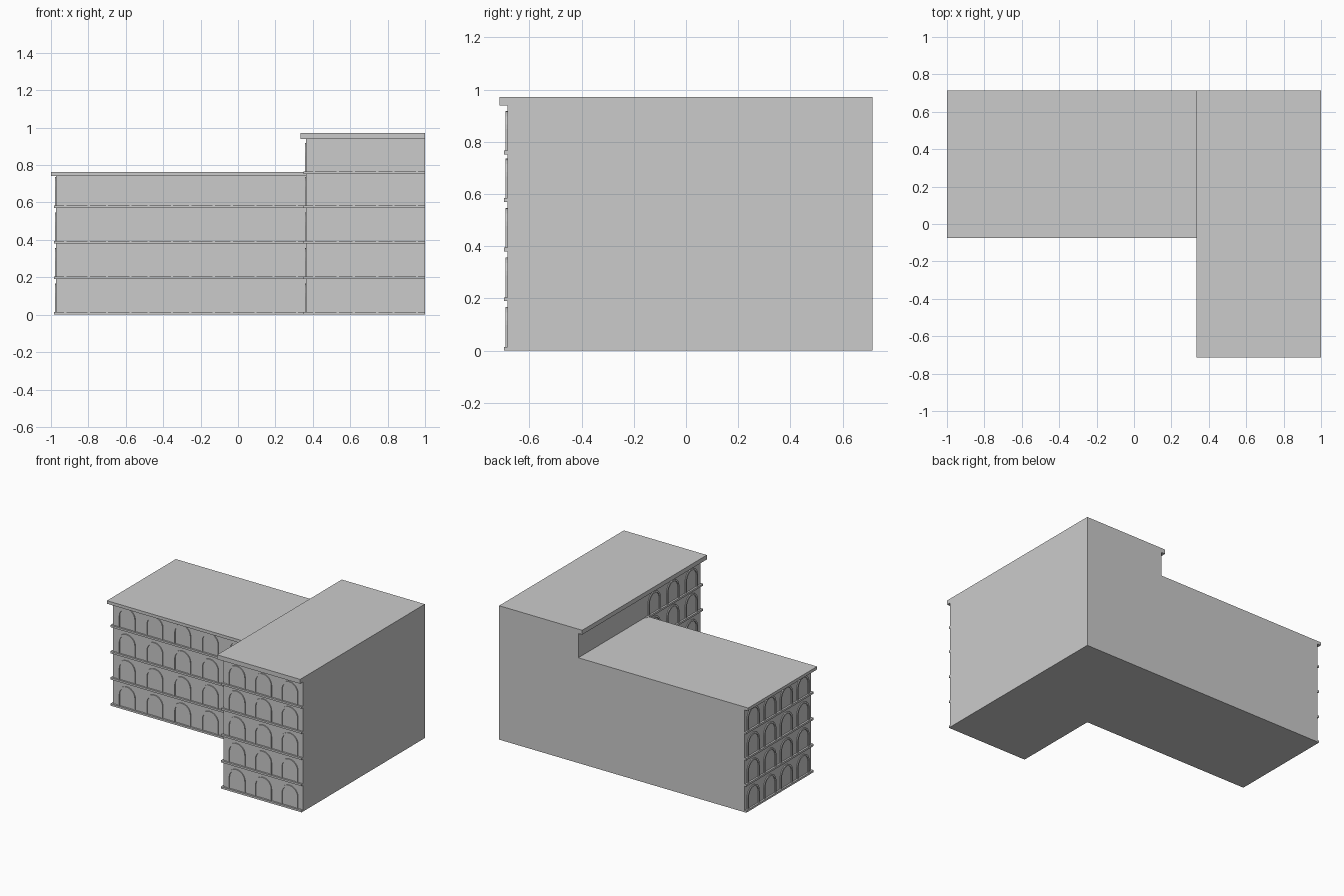
import bpy, bmesh, math
from mathutils import Vector

if "Cube" in bpy.data.objects:
    bpy.data.objects.remove(bpy.data.objects["Cube"])

stone = bpy.data.materials.new("plain grey stone")
stone.diffuse_color = (0.6, 0.6, 0.6, 1)
stone.use_nodes = True
stone.node_tree.nodes["Principled BSDF"].inputs["Base Color"].default_value = stone.diffuse_color


def finish(bm, name):
    bmesh.ops.recalc_face_normals(bm, faces=bm.faces)
    me = bpy.data.meshes.new(name)
    bm.to_mesh(me)
    bm.free()
    me.materials.append(stone)
    ob = bpy.data.objects.new(name, me)
    bpy.context.collection.objects.link(ob)
    return ob


def prism(name, outline, z0, z1):
    bm = bmesh.new()
    base = bm.faces.new([bm.verts.new((x, y, z0)) for x, y in outline])
    top = bmesh.ops.extrude_face_region(bm, geom=[base])
    verts = [g for g in top["geom"] if isinstance(g, bmesh.types.BMVert)]
    bmesh.ops.translate(bm, verts=verts, vec=(0, 0, z1 - z0))
    # extrude_face_region keeps the source face, so the solid is closed
    if not any(all(abs(v.co.z - z0) < 1e-6 for v in f.verts) for f in bm.faces):
        bm.faces.new([v for v in bm.verts if abs(v.co.z - z0) < 1e-6])
    return finish(bm, name)


def rect(x0, x1, y0, y1):
    return [(x0, y0), (x1, y0), (x1, y1), (x0, y1)]


# Wall planes and slab edges
BACK, RIGHT = 0.715, 1.0
LOW_L, LOW_F = -0.972, -0.045
TALL_L, TALL_F = 0.364, -0.685
LEVELS = [0.0, 0.19, 0.38, 0.57, 0.752]

# Main volumes
prism("low_wing", rect(LOW_L, TALL_L, LOW_F, BACK), 0, 0.742)
prism("tall_wing", rect(TALL_L, RIGHT, TALL_F, BACK), 0, 0.94)

# Overhanging roof slabs, flush at the back and right
prism("low_roof", rect(-1, TALL_L, -0.075, BACK), 0.742, 0.764)
prism("tall_roof", rect(0.333, RIGHT, -0.715, BACK), 0.94, 0.972)

# Floor ledges
LEDGE = 0.013
for i, z in enumerate(LEVELS):
    if i < 4:
        prism(f"low_ledge_{i}", rect(LOW_L - LEDGE, TALL_L, LOW_F - LEDGE, BACK), z, z + 0.014)
    # the tall wing ledge only runs in front of the low wing
    prism(f"tall_ledge_{i}", rect(TALL_L - LEDGE, RIGHT, TALL_F - LEDGE, LOW_F), z, z + 0.014)


def arch_outline(half, height):
    spring = height - half
    pts = [(-half, 0)]
    for k in range(13):
        a = math.pi * (1 - k / 12)
        pts.append((half * math.cos(a), spring + half * math.sin(a)))
    return pts + [(half, 0)]


def arches(name, start, along, out, length, bays, floors):
    """Raised arched window surrounds across one facade."""
    start, along, out = Vector(start), Vector(along), Vector(out)
    up = Vector((0, 0, 1))
    step = length / bays
    half = min(0.069, step * 0.36)
    outer, inner = arch_outline(half, 0.152), arch_outline(half - 0.012, 0.14)
    bm = bmesh.new()
    for z in LEVELS[:floors]:
        for b in range(bays):
            c = start + along * step * (b + 0.5) + up * (z + 0.014)
            loops = []
            for pts, d in ((outer, 0), (outer, 0.007), (inner, 0.007), (inner, 0)):
                loops.append([bm.verts.new(c + along * u + up * v + out * d) for u, v in pts])
            for r in range(3):
                for k in range(len(outer) - 1):
                    f = bm.faces.new((loops[r][k], loops[r][k + 1],
                                      loops[r + 1][k + 1], loops[r + 1][k]))
    finish(bm, name)


# Arched windows on the four decorated facades
arches("low_front_arches", (LOW_L, LOW_F, 0), (1, 0, 0), (0, -1, 0), TALL_L - LOW_L, 6, 4)
arches("low_left_arches", (LOW_L, LOW_F, 0), (0, 1, 0), (-1, 0, 0), BACK - LOW_F, 4, 4)
arches("tall_front_arches", (TALL_L, TALL_F, 0), (1, 0, 0), (0, -1, 0), RIGHT - TALL_L, 3, 5)
arches("tall_left_arches", (TALL_L, TALL_F, 0), (0, 1, 0), (-1, 0, 0), LOW_F - TALL_F, 3, 5)
